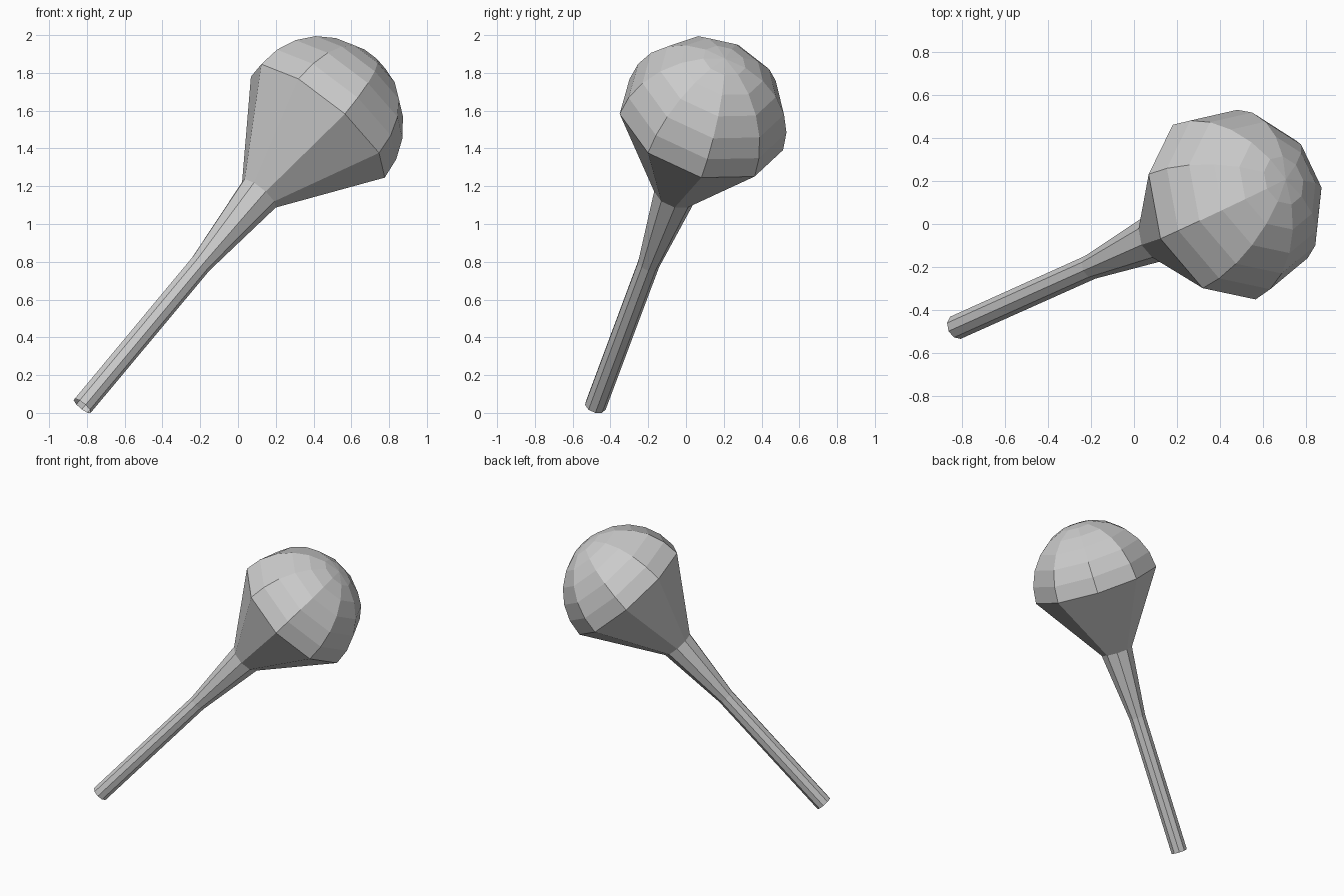
import bpy, bmesh
from math import sin, cos, pi, radians
from mathutils import Vector

if "Cube" in bpy.data.objects:
    bpy.data.objects.remove(bpy.data.objects["Cube"])

SIDES = 9
BASE = Vector((-0.825, -0.48, 0.037))            # centre of the handle end
AXIS = Vector((0.615, 0.276, 0.738)).normalized()
E1 = Vector((0.35, 0.0, -0.29))
E1 = (E1 - AXIS * E1.dot(AXIS)).normalized()     # direction of the first corner
E2 = AXIS.cross(E1)
HEAD_T, HEAD_R = 2.033, 0.457

# Profile (distance along axis, radius): handle, flare, cone, then dome in 15 degree steps
profile = [(0, 0.058), (1.02, 0.059), (1.522, 0.115)]
profile += [(HEAD_T + HEAD_R * sin(radians(a)), HEAD_R * cos(radians(a)))
            for a in range(0, 90, 15)]

bm = bmesh.new()
rings = []
for t, r in profile:
    rings.append([bm.verts.new(BASE + AXIS * t
                               + E1 * (r * cos(2 * pi * i / SIDES))
                               + E2 * (r * sin(2 * pi * i / SIDES)))
                  for i in range(SIDES)])

# Side walls
for low, high in zip(rings, rings[1:]):
    for i in range(SIDES):
        j = (i + 1) % SIDES
        bm.faces.new((low[i], low[j], high[j], high[i]))

# Dome tip (the handle end stays open)
tip = bm.verts.new(BASE + AXIS * (HEAD_T + HEAD_R))
for i in range(SIDES):
    bm.faces.new((rings[-1][i], rings[-1][(i + 1) % SIDES], tip))

mesh = bpy.data.meshes.new("shaker")
bm.to_mesh(mesh)
bm.free()
shaker = bpy.data.objects.new("shaker", mesh)
bpy.context.collection.objects.link(shaker)
